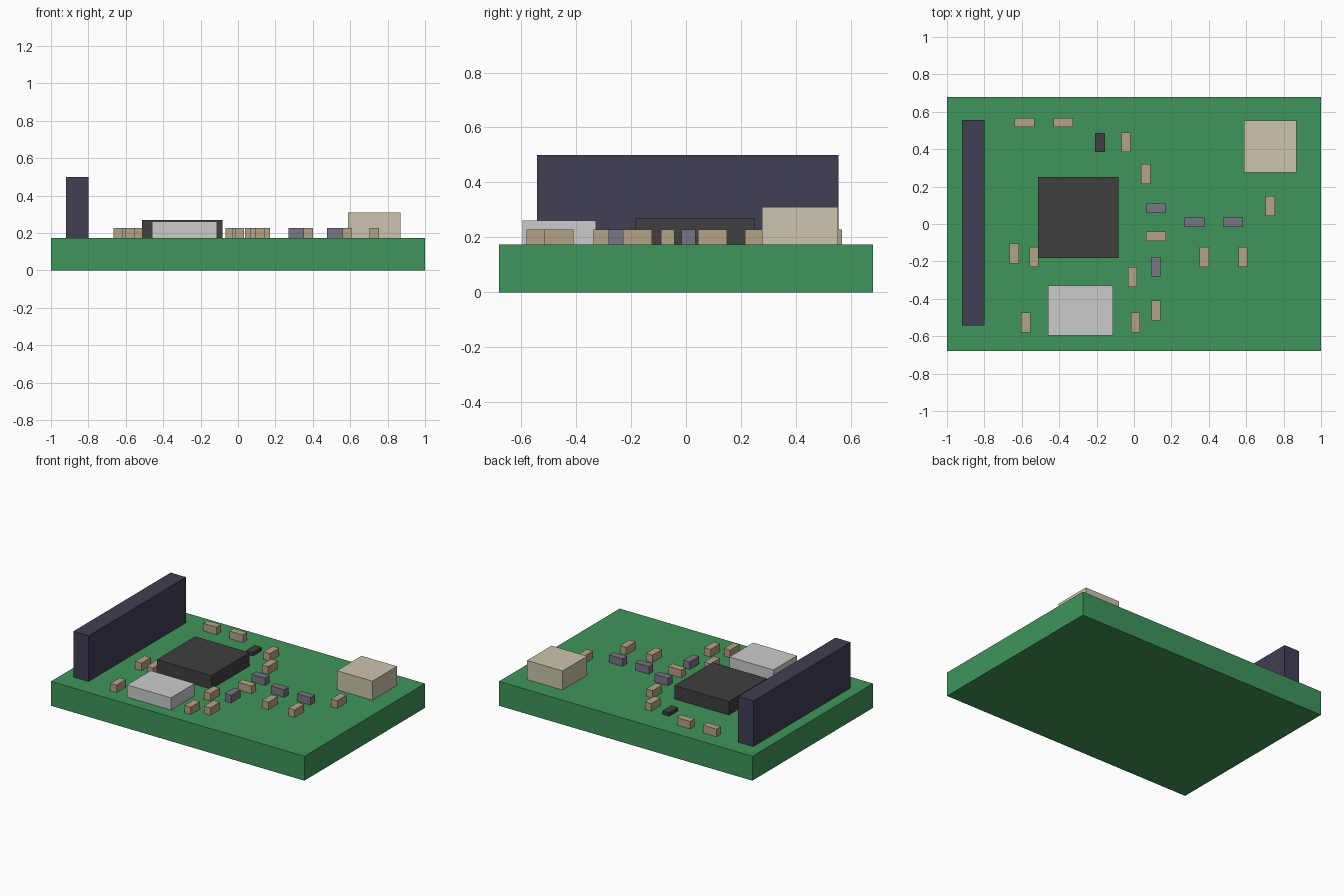
import bpy

if "Cube" in bpy.data.objects:
    bpy.data.objects.remove(bpy.data.objects["Cube"])


def material(name, rgb):
    m = bpy.data.materials.new(name)
    m.diffuse_color = (*rgb, 1)
    m.use_nodes = True
    m.node_tree.nodes["Principled BSDF"].inputs["Base Color"].default_value = m.diffuse_color
    return m


GREEN = material("board_green", (0.05, 0.30, 0.10))
NAVY = material("header_navy", (0.05, 0.05, 0.09))
BLACK = material("chip_black", (0.05, 0.05, 0.05))
SILVER = material("can_silver", (0.56, 0.56, 0.57))
CREAM = material("socket_cream", (0.60, 0.56, 0.42))
TAN = material("capacitor_tan", (0.46, 0.37, 0.24))
GREY = material("resistor_grey", (0.19, 0.18, 0.23))

TOP = 0.174  # board surface height


def box(name, x0, x1, y0, y1, z0, z1, mat):
    bpy.ops.mesh.primitive_cube_add(
        size=1, location=((x0 + x1) / 2, (y0 + y1) / 2, (z0 + z1) / 2))
    ob = bpy.context.object
    ob.name = name
    ob.scale = (x1 - x0, y1 - y0, z1 - z0)
    bpy.ops.object.transform_apply(location=False, rotation=False, scale=True)
    ob.data.materials.append(mat)
    return ob


# Board and large parts
box("circuit_board", -1, 1, -0.68, 0.68, 0, TOP, GREEN)
box("pin_header", -0.92, -0.80, -0.543, 0.555, TOP, 0.50, NAVY)
box("main_chip", -0.513, -0.083, -0.183, 0.25, TOP, 0.27, BLACK)
box("crystal_can", -0.46, -0.113, -0.595, -0.328, TOP, 0.261, SILVER)
box("cable_socket", 0.588, 0.868, 0.276, 0.553, TOP, 0.31, CREAM)
box("diode", -0.208, -0.154, 0.386, 0.487, TOP, 0.199, BLACK)


# Small parts: long axis along x or along y
def small_parts(name, mat, along_x, centres):
    hx, hy = (0.053, 0.025) if along_x else (0.025, 0.053)
    for i, (x, y) in enumerate(centres, 1):
        box(f"{name}_{i}", x - hx, x + hx, y - hy, y + hy, TOP, 0.228, mat)


small_parts("capacitor_wide", TAN, True,
            [(-0.585, 0.543), (-0.378, 0.543), (0.118, -0.066)])
small_parts("capacitor_tall", TAN, False,
            [(-0.043, 0.437), (0.063, 0.268), (0.728, 0.097),
             (-0.64, -0.158), (-0.535, -0.176), (-0.008, -0.283),
             (0.118, -0.463), (0.008, -0.527), (-0.578, -0.527),
             (0.376, -0.176), (0.583, -0.176)])
small_parts("resistor_wide", GREY, True,
            [(0.118, 0.084), (0.323, 0.009), (0.53, 0.009)])
small_parts("resistor_tall", GREY, False, [(0.118, -0.229)])
